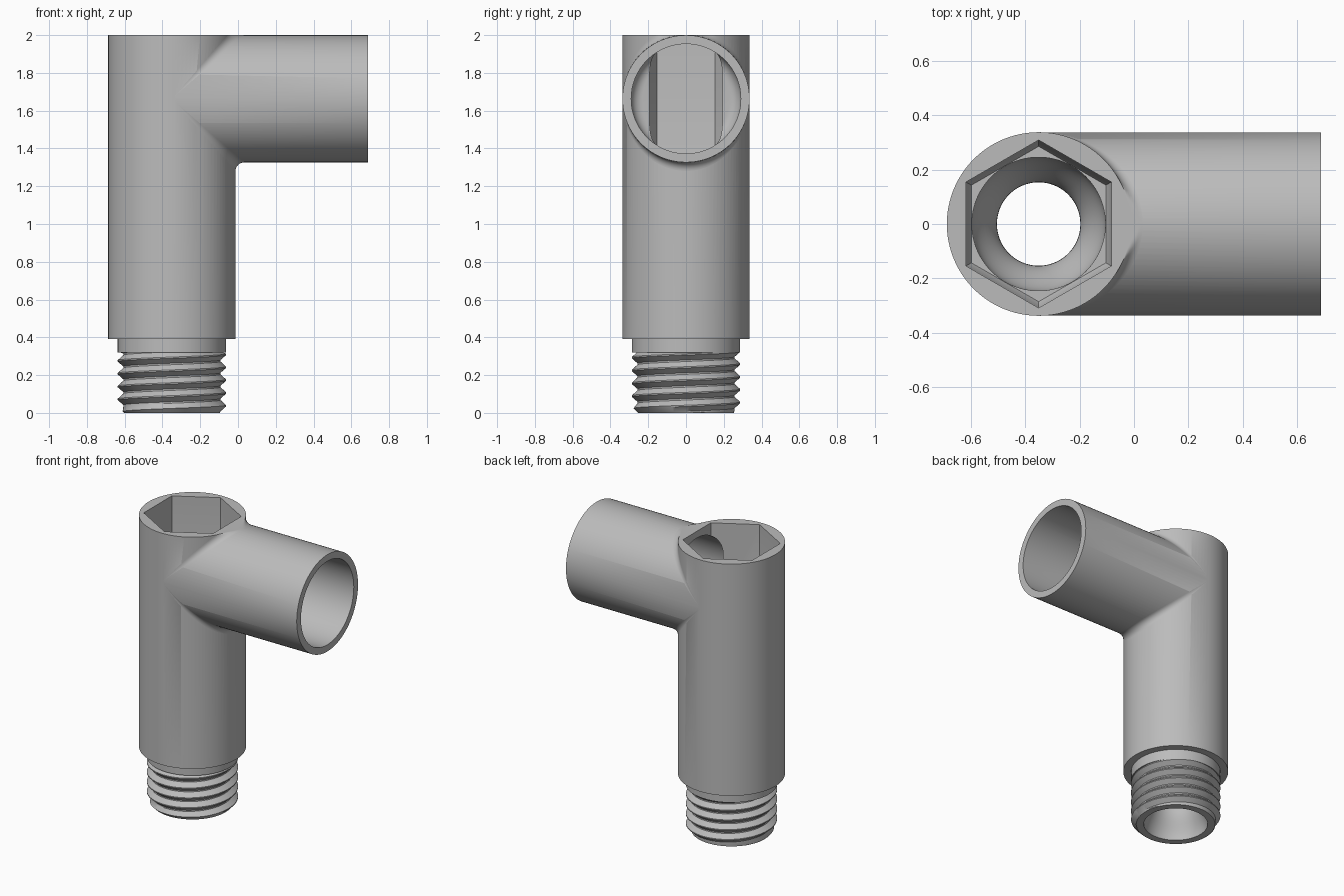
import bpy, bmesh, math
from mathutils import Vector, Matrix

if "Cube" in bpy.data.objects:
    bpy.data.objects.remove(bpy.data.objects["Cube"], do_unlink=True)

CX, R, ZC, END = -0.35, 0.337, 1.663, 0.687
SEG = 96
TURN = math.tau

grey = bpy.data.materials.new("plain grey")
grey.use_nodes = True
grey.diffuse_color = (0.5, 0.5, 0.5, 1)
grey.node_tree.nodes["Principled BSDF"].inputs["Base Color"].default_value = (0.5, 0.5, 0.5, 1)


def finish(name, bm, helper=False):
    bmesh.ops.remove_doubles(bm, verts=bm.verts, dist=1e-5)
    bmesh.ops.recalc_face_normals(bm, faces=bm.faces)
    mesh = bpy.data.meshes.new(name)
    bm.to_mesh(mesh)
    bm.free()
    mesh.materials.append(grey)
    obj = bpy.data.objects.new(name, mesh)
    bpy.context.collection.objects.link(obj)
    obj.hide_render = helper
    return obj


def skin(bm, rows, closed):
    """Join neighbouring rows of vertices with quads."""
    for a, b in zip(rows, rows[1:]):
        n = len(a)
        for i in range(n if closed else n - 1):
            j = (i + 1) % n
            bm.faces.new((a[i], a[j], b[j], b[i]))


def lathe(name, profile, sides=SEG, turn=0.0, place=Matrix.Translation((CX, 0, 0)), helper=False):
    """Solid of revolution from (radius, height) points, capped at both ends."""
    bm = bmesh.new()
    rows = []
    for r, z in profile:
        angles = [turn + TURN * i / sides for i in range(sides)]
        rows.append([bm.verts.new(place @ Vector((r * math.cos(a), r * math.sin(a), z))) for a in angles])
    skin(bm, rows, True)
    bm.faces.new(rows[0])
    bm.faces.new(rows[-1])
    return finish(name, bm, helper)


def boolean(target, tool, operation):
    mod = target.modifiers.new(operation, "BOOLEAN")
    mod.operation, mod.solver, mod.object = operation, "EXACT", tool
    bpy.context.view_layer.objects.active = target
    bpy.ops.object.modifier_apply(modifier=mod.name)
    bpy.data.objects.remove(tool, do_unlink=True)


def smooth(obj, degrees=30):
    bpy.ops.object.select_all(action="DESELECT")
    obj.select_set(True)
    bpy.context.view_layer.objects.active = obj
    bpy.ops.object.shade_smooth_by_angle(angle=math.radians(degrees))


def ease(r0, z0, r1, z1, steps=12):
    """S-shaped run of profile points."""
    return [(r0 + (r1 - r0) * (1 - math.cos(math.pi * i / steps)) / 2,
             z0 + (z1 - z0) * i / steps) for i in range(steps + 1)]


# Upright body with collar and threaded core, joined to the side branch
body = lathe("tee_body", [(0.253, 0), (0.253, 0.32), (0.287, 0.32), (0.287, 0.39), (R, 0.39), (R, 2)])
sideways = Matrix.Translation((0, 0, ZC)) @ Matrix.Rotation(math.pi / 2, 4, "Y")
branch = lathe("branch", [(R - 0.0005, CX), (R - 0.0005, END)], place=sideways, helper=True)
boolean(body, branch, "UNION")

# Hexagonal socket, flared bore and branch bore
hexagon = lathe("hex_cutter", [(0.285, 0.62), (0.308, 0.66), (0.308, 2.1)], sides=6, turn=math.pi / 6, helper=True)
boolean(body, hexagon, "DIFFERENCE")
bore = lathe("bore_cutter", [(0.205, -0.05)] + ease(0.205, 0, 0.153, 0.2) + ease(0.153, 0.36, 0.245, 0.6)
             + [(0.245, 0.64)], helper=True)
boolean(body, bore, "DIFFERENCE")
rounded = [(0.23 + 0.06 * math.sin(a), -0.09 - 0.06 * math.cos(a))
           for a in (math.pi / 2 * i / 8 for i in range(9))]
side_bore = lathe("side_bore_cutter", rounded + [(0.29, END + 0.1)], place=sideways, helper=True)
boolean(body, side_bore, "DIFFERENCE")
smooth(body)

# Rolling fillets where the branch meets the body, trimmed at the top face
FILLET = 0.045
for name, side in (("lower_fillet", -1), ("upper_fillet", 1)):
    bm = bmesh.new()
    rows = []
    for i in range(49):
        t = math.pi * (i / 48 - 0.5)
        c, s = math.cos(t), math.sin(t)
        centre = Vector((c, s, side * c)) * (R + FILLET)
        n1, n2 = Vector((c, s, 0)), Vector((0, s, side * c))
        row = []
        for k in range(9):
            n = n1.lerp(n2, k / 8).normalized()
            p = centre - n * FILLET + Vector((CX, 0, ZC))
            p.z = min(p.z, 2)
            row.append(bm.verts.new(p))
        rows.append(row)
    skin(bm, rows, False)
    smooth(finish(name, bm), 40)

# Helical screw thread with a chamfered lower end
PITCH, TOP = 0.068, 0.325
section = [(0.0, 0.257), (0.12, 0.257), (0.5, 0.287), (0.6, 0.287)]
bm = bmesh.new()
rows = []
for i in range(SEG + 1):
    row = []
    for turn in range(-2, 7):
        for part, r in section:
            z = min(max((turn + part + i / SEG) * PITCH, 0), TOP)
            r = min(r, 0.254 + z)
            a = TURN * i / SEG
            row.append(bm.verts.new((CX + r * math.cos(a), r * math.sin(a), z)))
    rows.append(row)
skin(bm, rows, False)
bmesh.ops.dissolve_degenerate(bm, dist=1e-5, edges=bm.edges)
smooth(finish("screw_thread", bm))
